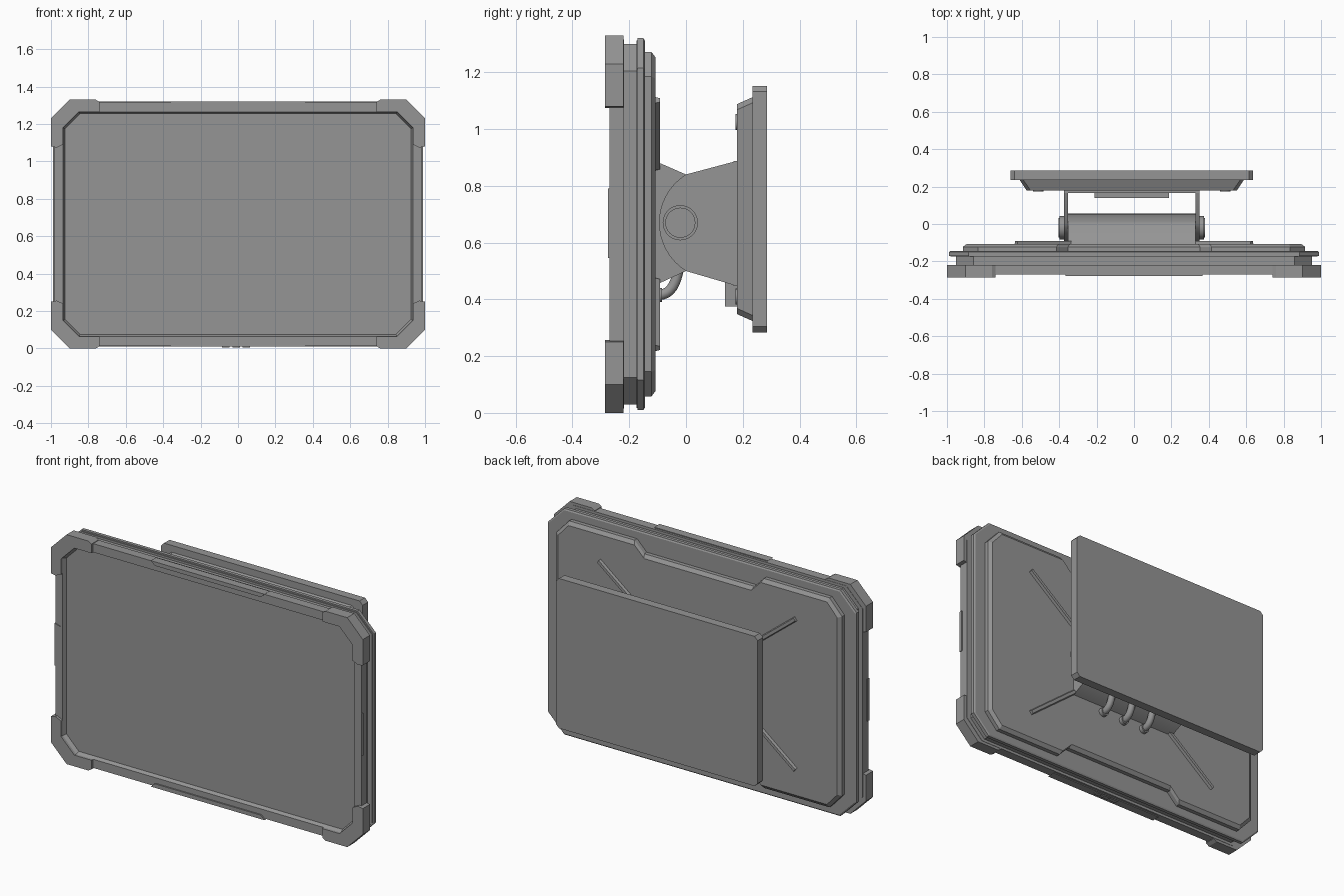
import bpy, bmesh, math
from mathutils import Vector

if "Cube" in bpy.data.objects:
    bpy.data.objects.remove(bpy.data.objects["Cube"])

ZC = 0.665      # mid height of the display
MX = -0.012     # sideways centre of the mounting arm

grey = bpy.data.materials.new("mid_grey")
grey.diffuse_color = (0.3, 0.3, 0.3, 1)
grey.use_nodes = True
grey.node_tree.nodes["Principled BSDF"].inputs["Base Color"].default_value = grey.diffuse_color


def finish(name, bm):
    bmesh.ops.recalc_face_normals(bm, faces=bm.faces)
    me = bpy.data.meshes.new(name)
    bm.to_mesh(me)
    bm.free()
    me.materials.append(grey)
    ob = bpy.data.objects.new(name, me)
    bpy.context.collection.objects.link(ob)
    return ob


def smooth(ob):
    bpy.ops.object.select_all(action='DESELECT')
    bpy.context.view_layer.objects.active = ob
    ob.select_set(True)
    bpy.ops.object.shade_smooth_by_angle(angle=math.radians(35))


def loft(name, loops):
    """Skin matching point loops and cap both ends."""
    bm = bmesh.new()
    rings = [[bm.verts.new(p) for p in loop] for loop in loops]
    for a, b in zip(rings, rings[1:]):
        for i in range(len(a)):
            j = (i + 1) % len(a)
            bm.faces.new((a[i], a[j], b[j], b[i]))
    bm.faces.new(rings[0])
    bm.faces.new(rings[-1])
    return finish(name, bm)


def slab(pts, *ys):
    """Place an x,z outline at each depth."""
    return [[(x, y, z) for x, z in pts] for y in ys]


def octagon(hx, hz, c, cx=0, cz=ZC):
    """Rectangle with cut corners."""
    q = [(hx, hz - c), (hx - c, hz), (c - hx, hz), (-hx, hz - c)]
    q += [(-x, -z) for x, z in q]
    return [(cx + x, cz + z) for x, z in q]


def box(name, x0, x1, y0, y1, z0, z1):
    return loft(name, slab([(x0, z0), (x1, z0), (x1, z1), (x0, z1)], y0, y1))


def cylinder(name, a, b, r, n=32):
    a, b = Vector(a), Vector(b)
    rot = (b - a).to_track_quat('Z', 'Y')
    circ = [rot @ Vector((r * math.cos(t), r * math.sin(t), 0))
            for t in (2 * math.pi * i / n for i in range(n))]
    ob = loft(name, [[p + c for c in circ] for p in (a, b)])
    smooth(ob)
    return ob


# Front bezel with the recessed screen in one skin
opening = octagon(0.935, 0.6, 0.085)
loft("bezel_and_screen",
     slab(octagon(0.98, 0.65, 0.105), -0.218, -0.27)
     + slab(opening, -0.27) + slab(octagon(0.925, 0.59, 0.08), -0.25))

# Narrower core and wide back rim
loft("core", slab(octagon(0.953, 0.635, 0.095), -0.22, -0.173))
loft("back_rim", slab(octagon(0.982, 0.647, 0.1), -0.175, -0.17)
     + slab(octagon(0.99, 0.655, 0.105), -0.17, -0.15)
     + slab(octagon(0.982, 0.647, 0.1), -0.145))


# Raised back panel, notched at top and bottom
def panel(d):
    half = [(0.915 - d, 0.52 - d / 3), (0.835 - d / 3, 0.607 - d),
            (0.415 - d / 2, 0.607 - d), (0.353 - d / 2, 0.545 - d)]
    top = half + [(-x, z) for x, z in reversed(half)]
    return [(x, ZC + z) for x, z in top] + [(-x, ZC - z) for x, z in top]


loft("back_panel", slab(panel(0), -0.147, -0.122) + slab(panel(0.02), -0.107))

# Corner guards
guard = [(1, 0.1), (0.9, 0), (0.76, 0), (0.74, 0.012), (0.74, 0.065),
         (0.85, 0.065), (0.935, 0.15), (0.935, 0.24), (0.97, 0.256), (1, 0.25)]
for sx, nx in ((1, "right"), (-1, "left")):
    for top, nz in ((0, "lower"), (1, "upper")):
        pts = [(sx * x, 2 * ZC - z if top else z) for x, z in guard]
        loft(f"corner_guard_{nz}_{nx}", slab(pts, -0.22, -0.285))

# Edge grips at top, bottom and sides
for s, n in ((1, "top"), (-1, "bottom")):
    tab = [(-0.365, 0.655), (0.365, 0.655), (0.34, 0.632), (-0.34, 0.632)]
    loft("grip_" + n, slab([(x, ZC + s * z) for x, z in tab], -0.23, -0.278))
side = [(0.985, 0.545), (0.985, 0.79), (0.948, 0.78), (0.948, 0.555)]
for s, n in ((1, "right"), (-1, "left")):
    loft("grip_" + n, slab([(s * x, z) for x, z in side], -0.255, -0.274))
for i in range(3):
    x = -0.01 + (i - 1) * 0.055
    box(f"bottom_button_{i}", x - 0.02, x + 0.02, -0.26, -0.235, 0.005, 0.02)

# Diagonal ribs on the back panel
for sx in (1, -1):
    for sz in (1, -1):
        a = Vector((sx * 0.33, ZC + sz * 0.2))
        b = Vector((sx * 0.63, ZC + sz * 0.437))
        w = (b - a).orthogonal().normalized() * 0.014
        pts = [a + w, b + w, b - w, a - w]
        crest = [a + w * 0.6, b + w * 0.6, b - w * 0.6, a - w * 0.6]
        loft("rib", slab(pts, -0.11) + slab(crest, -0.092))


# Side-profile helper for the pivoting bracket
def arc(cy, r, y_flip, n=16):
    t = math.asin(0.17 / r)
    return [(cy + y_flip * r * math.cos(a), ZC + 0.005 + r * math.sin(a))
            for a in (t - 2 * t * i / n for i in range(n + 1))]


def cheek(name, pts, x0, x1):
    smooth(loft(name, [[(x, y, z) for y, z in pts] for x in (x0, x1)]))


# Pivot block on the display and the two arms of the mount
cheek("pivot_block", [(-0.108, 0.887)] + arc(-0.235, 0.29, 1) + [(-0.108, 0.45)],
      MX - 0.342, MX + 0.342)
arm = [(0.18, 0.888)] + arc(0.105, 0.2, -1) + [(0.18, 0.447)]
for s, n in ((1, "right"), (-1, "left")):
    cheek("arm_" + n, arm, MX + s * 0.342, MX + s * 0.362)
    cylinder("pivot_cap_" + n, (MX + s * 0.34, -0.02, 0.67),
             (MX + s * 0.385, -0.02, 0.67), 0.062)
    cylinder("pivot_face_" + n, (MX + s * 0.38, -0.02, 0.67),
             (MX + s * 0.392, -0.02, 0.67), 0.053)
box("arm_web", MX - 0.362, MX + 0.362, 0.167, 0.185, 0.447, 0.888)
box("stop_block", MX - 0.2, MX + 0.2, 0.138, 0.182, 0.375, 0.46)

# Mounting plate with tapered front
cz = 0.718
loft("mount_plate", slab(octagon(0.647, 0.434, 0.02, MX, cz), 0.285, 0.235))
loft("mount_taper", slab(octagon(0.6, 0.395, 0.02, MX, cz), 0.236)
     + slab(octagon(0.562, 0.37, 0.02, MX, cz), 0.18))
for sx in (1, -1):
    for z in (0.41, 1.025):
        cylinder("mount_bolt", (MX + sx * 0.5, 0.185, z),
                 (MX + sx * 0.5, 0.174, z), 0.028, 16)

# Three bent cables with plugs under the pivot block
for i in range(3):
    x = MX + (i - 1) * 0.14
    cylinder(f"plug_{i}", (x, -0.11, 0.415), (x, -0.085, 0.415), 0.025, 20)
    cu = bpy.data.curves.new(f"cable_{i}", 'CURVE')
    cu.dimensions = '3D'
    cu.bevel_depth = 0.019
    cu.bevel_resolution = 3
    cu.resolution_u = 8
    cu.use_fill_caps = True
    sp = cu.splines.new('BEZIER')
    sp.bezier_points.add(1)
    ends = (((x, -0.1, 0.415), (0, 0.05, 0)), ((x, -0.025, 0.51), (0, 0.01, 0.05)))
    for p, (co, d) in zip(sp.bezier_points, ends):
        p.co = co
        p.handle_left = Vector(co) - Vector(d)
        p.handle_right = Vector(co) + Vector(d)
    cu.materials.append(grey)
    bpy.context.collection.objects.link(bpy.data.objects.new(f"cable_{i}", cu))
